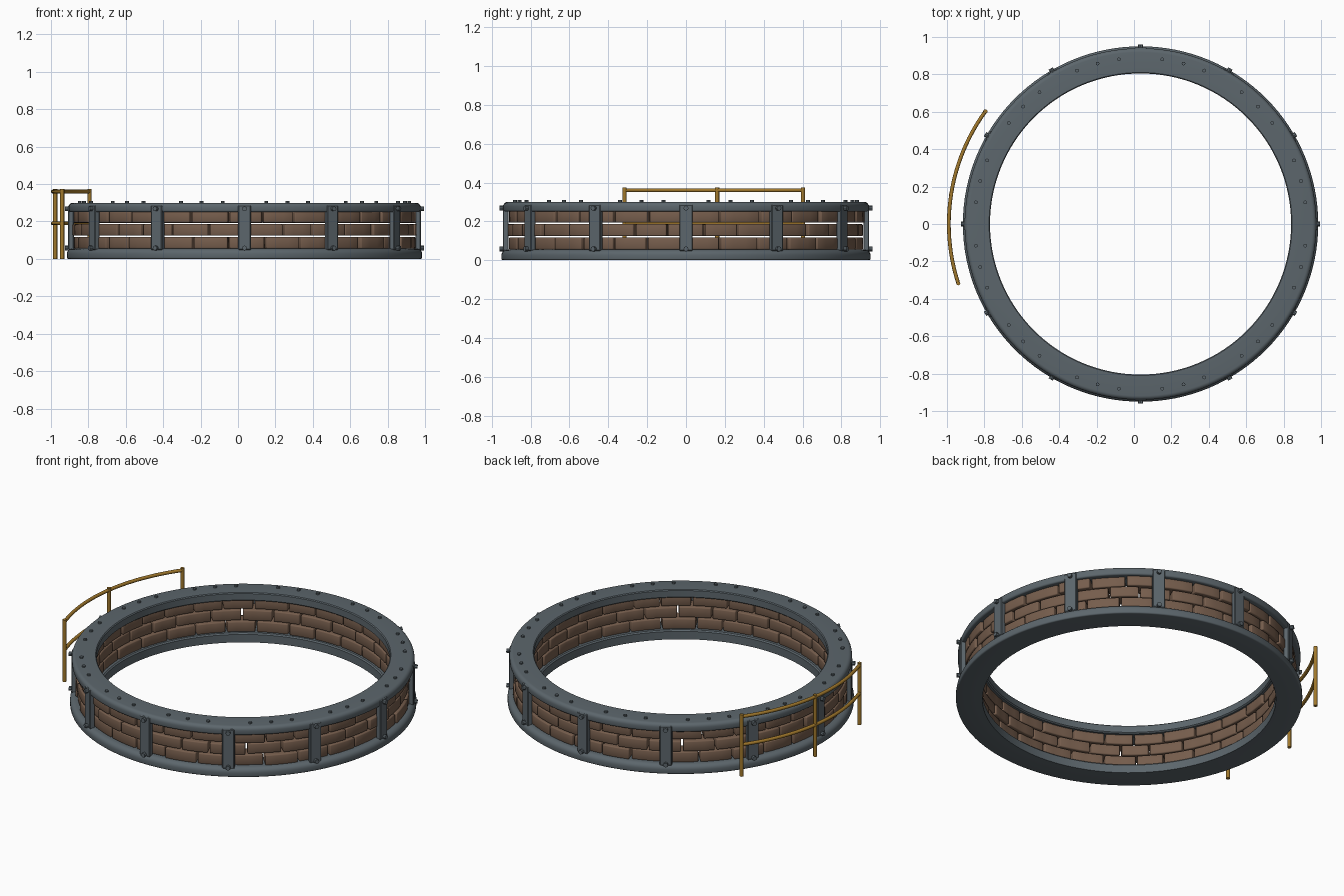
import bpy, bmesh, math, random
from mathutils import Matrix, Vector

random.seed(4)
CENTER = Vector((0.035, 0, 0))

cube = bpy.data.objects.get("Cube")
if cube:
    bpy.data.objects.remove(cube, do_unlink=True)


def material(name, color):
    mat = bpy.data.materials.new(name)
    mat.use_nodes = True
    mat.diffuse_color = (*color, 1)
    bsdf = mat.node_tree.nodes["Principled BSDF"]
    bsdf.inputs["Base Color"].default_value = (*color, 1)
    bsdf.inputs["Roughness"].default_value = 0.7
    return mat


STEEL = material("blue grey steel", (0.107, 0.133, 0.15))
BRICK = material("brown brick", (0.18, 0.11, 0.073))
BRASS = material("yellow brass", (0.36, 0.19, 0.025))


def finish(name, bm, mat, angle=35):
    bmesh.ops.recalc_face_normals(bm, faces=bm.faces[:])
    mesh = bpy.data.meshes.new(name)
    bm.to_mesh(mesh)
    bm.free()
    mesh.materials.append(mat)
    obj = bpy.data.objects.new(name, mesh)
    obj.location = CENTER
    bpy.context.collection.objects.link(obj)
    bpy.ops.object.select_all(action="DESELECT")
    obj.select_set(True)
    bpy.context.view_layer.objects.active = obj
    bpy.ops.object.shade_smooth_by_angle(angle=math.radians(angle))
    return obj


def polar(r, deg, z):
    a = math.radians(deg)
    return Vector((r * math.cos(a), r * math.sin(a), z))


def sweep(bm, profile, start, end, steps):
    """Sweep an (r, z) profile around the z axis; full turns close up."""
    closed = end - start >= 360
    rows = [[bm.verts.new(polar(r, start + (end - start) * i / steps, z))
             for r, z in profile] for i in range(steps if closed else steps + 1)]
    pairs = list(zip(rows, rows[1:] + rows[:1])) if closed else list(zip(rows, rows[1:]))
    faces = []
    for a, b in pairs:
        for j in range(len(profile)):
            k = (j + 1) % len(profile)
            faces.append(bm.faces.new((a[j], b[j], b[k], a[k])))
    if not closed:
        faces += [bm.faces.new(rows[0]), bm.faces.new(rows[-1][::-1])]
    return faces


def cylinder(bm, radius, depth, matrix, sides):
    bmesh.ops.create_cone(bm, cap_ends=True, segments=sides, radius1=radius,
                          radius2=radius, depth=depth, matrix=matrix)


def rounded(r, z, rx, rz, a0, a1, n=5):
    """Elliptical corner points for a ring profile."""
    return [(r + rx * math.cos(math.radians(a0 + (a1 - a0) * i / n)),
             z + rz * math.sin(math.radians(a0 + (a1 - a0) * i / n)))
            for i in range(n + 1)]


# Steel rims with rounded outer edges
bottom = ([(0.805, 0)] + rounded(0.942, 0.008, 0.008, 0.008, -90, 0, 3)
          + rounded(0.92, 0.027, 0.03, 0.028, 0, 90) + [(0.812, 0.055), (0.805, 0.048)])
top = ([(0.805, 0.256), (0.812, 0.25)] + rounded(0.93, 0.26, 0.01, 0.01, -90, 0, 3)
       + rounded(0.918, 0.278, 0.022, 0.022, 0, 90) + [(0.81, 0.3), (0.805, 0.295)])
for name, profile in (("bottom_rim", bottom), ("top_rim", top)):
    bm = bmesh.new()
    sweep(bm, profile, 0, 360, 128)
    finish(name, bm, STEEL)

# Three staggered courses of loose wedge bricks
bm = bmesh.new()
COUNT = 30
PITCH = 360 / COUNT
HEIGHT = 0.069
for row in range(3):
    z0 = 0.052 + row * HEIGHT + 0.003
    z1 = z0 + HEIGHT - 0.007
    cuts = [(i + 0.5 * (row % 2)) * PITCH + random.uniform(-1.2, 1.2)
            for i in range(COUNT)]
    cuts.append(cuts[0] + 360)
    for a, b in zip(cuts, cuts[1:]):
        out = 0.916 + random.uniform(-0.008, 0.006)
        inn = 0.822 + random.uniform(-0.004, 0.004)
        brick = bmesh.new()
        sweep(brick, [(inn, z0), (out, z0), (out, z1), (inn, z1)], a + 0.35, b - 0.35, 3)
        bmesh.ops.recalc_face_normals(brick, faces=brick.faces[:])
        edges = [e for e in brick.edges if e.calc_face_angle(0) > 0.8]
        bmesh.ops.bevel(brick, geom=edges, offset=0.006, segments=2,
                        profile=0.5, affect="EDGES")
        piece = bpy.data.meshes.new("brick_piece")
        brick.to_mesh(piece)
        brick.free()
        bm.from_mesh(piece)
        bpy.data.meshes.remove(piece)
finish("brick_wall", bm, BRICK, 50)

# Upright straps, each with an upper and a lower bolt
straps, bolts = bmesh.new(), bmesh.new()
for i in range(12):
    spin = Matrix.Rotation(math.radians(i * 30), 4, "Z")
    place = spin @ Matrix.Translation((0.928, 0, 0.167)) @ Matrix.Diagonal((0.03, 0.068, 0.238, 1))
    bmesh.ops.create_cube(straps, size=1, matrix=place)
    for z in (0.058, 0.268):
        cylinder(bolts, 0.013, 0.02, spin @ Matrix.Translation((0.95, 0, z))
                 @ Matrix.Rotation(math.pi / 2, 4, "Y"), 8)
bmesh.ops.bevel(straps, geom=straps.edges[:], offset=0.004, segments=1,
                profile=0.5, affect="EDGES")
finish("wall_straps", straps, STEEL)
finish("strap_bolts", bolts, STEEL)

# Small bolts on top of the rim, between the straps
bm = bmesh.new()
for i in range(48):
    if i % 4:
        cylinder(bm, 0.01, 0.014, Matrix.Translation(polar(0.888, i * 7.5, 0.302)), 8)
finish("rim_bolts", bm, STEEL)

# Curved handrail: three posts and two rails
RAIL_R, START, END = 1.025, 144, 198
bm = bmesh.new()
for deg in (START, (START + END) / 2, END):
    cylinder(bm, 0.011, 0.374, Matrix.Translation(polar(RAIL_R, deg, 0.187)), 12)
finish("handrail_posts", bm, BRASS)
bm = bmesh.new()
for z in (0.36, 0.19):
    sweep(bm, rounded(RAIL_R, z, 0.01, 0.01, 0, 330, 11), START, END, 28)
finish("handrail_rails", bm, BRASS, 50)
